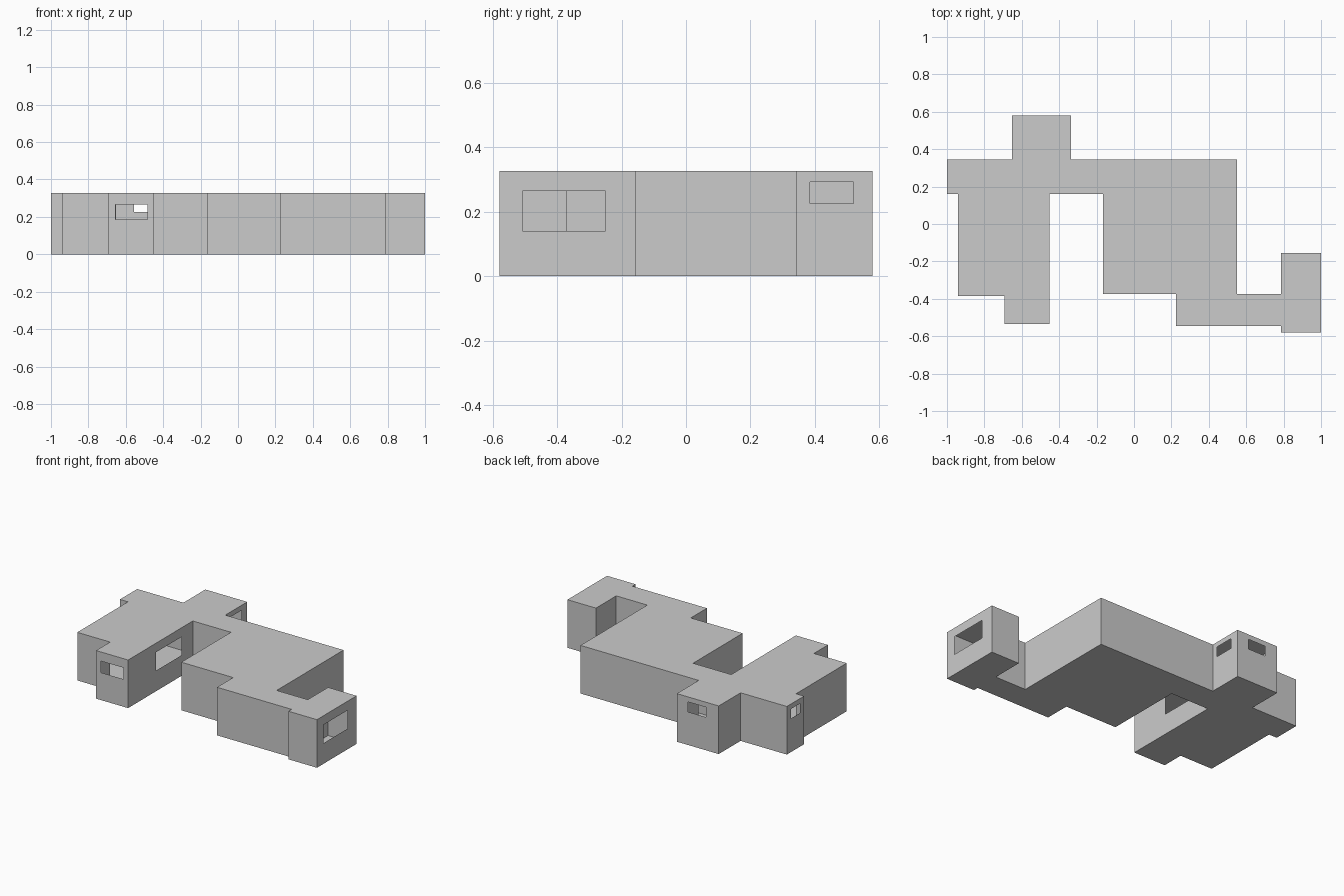
import bpy, bmesh

if "Cube" in bpy.data.objects:
    bpy.data.objects.remove(bpy.data.objects["Cube"])

H = 0.327  # wall height

# Building outline, clockwise seen from above
OUTLINE = [
    (-1, .345), (-.652, .345), (-.652, .58), (-.337, .58), (-.337, .345),
    (.552, .345), (.552, -.373), (.786, -.373), (.786, -.155), (1, -.155),
    (1, -.58), (.786, -.58), (.786, -.546), (.225, -.546), (.225, -.373),
    (-.165, -.373), (-.165, .16), (-.452, .16), (-.452, -.535),
    (-.693, -.535), (-.693, -.384), (-.94, -.384), (-.94, .16), (-1, .16),
]

# Window openings: wall number -> (start, end along the wall axis, sill, head)
WINDOWS = {
    2: (-.555, -.423, .225, .293),   # back wing, rear
    3: (.52, .385, .225, .293),      # back wing, right
    9: (-.25, -.508, .14, .265),     # east room
    17: (.036, -.238, .14, .265),    # courtyard
    18: (-.485, -.655, .187, .265),  # front
    23: (.205, .3, .228, .293),      # west nook
}


def make_object(name, bm):
    bmesh.ops.remove_doubles(bm, verts=bm.verts, dist=1e-5)
    mesh = bpy.data.meshes.new(name)
    bm.to_mesh(mesh)
    bm.free()
    obj = bpy.data.objects.new(name, mesh)
    bpy.context.collection.objects.link(obj)


# Thin walls, with a ring of four faces around each window opening
bm = bmesh.new()
for i, a in enumerate(OUTLINE):
    b = OUTLINE[(i + 1) % len(OUTLINE)]

    def rect(t0, t1, z0, z1):
        def at(t, z):
            return bm.verts.new((a[0] + (b[0] - a[0]) * t, a[1] + (b[1] - a[1]) * t, z))
        return [at(t1, z0), at(t0, z0), at(t0, z1), at(t1, z1)]

    outer = rect(0, 1, 0, H)
    if i not in WINDOWS:
        bm.faces.new(outer)
        continue
    s, e, z0, z1 = WINDOWS[i]
    axis = 0 if abs(b[0] - a[0]) > abs(b[1] - a[1]) else 1
    span = b[axis] - a[axis]
    inner = rect((s - a[axis]) / span, (e - a[axis]) / span, z0, z1)
    for k in range(4):
        n = (k + 1) % 4
        bm.faces.new((outer[k], outer[n], inner[n], inner[k]))
make_object("walls", bm)

# Flat roof and floor slabs
for name, z in (("roof", H), ("floor", 0)):
    bm = bmesh.new()
    verts = [bm.verts.new((x, y, z)) for x, y in OUTLINE]
    bm.faces.new(verts[::-1] if z else verts)
    make_object(name, bm)
